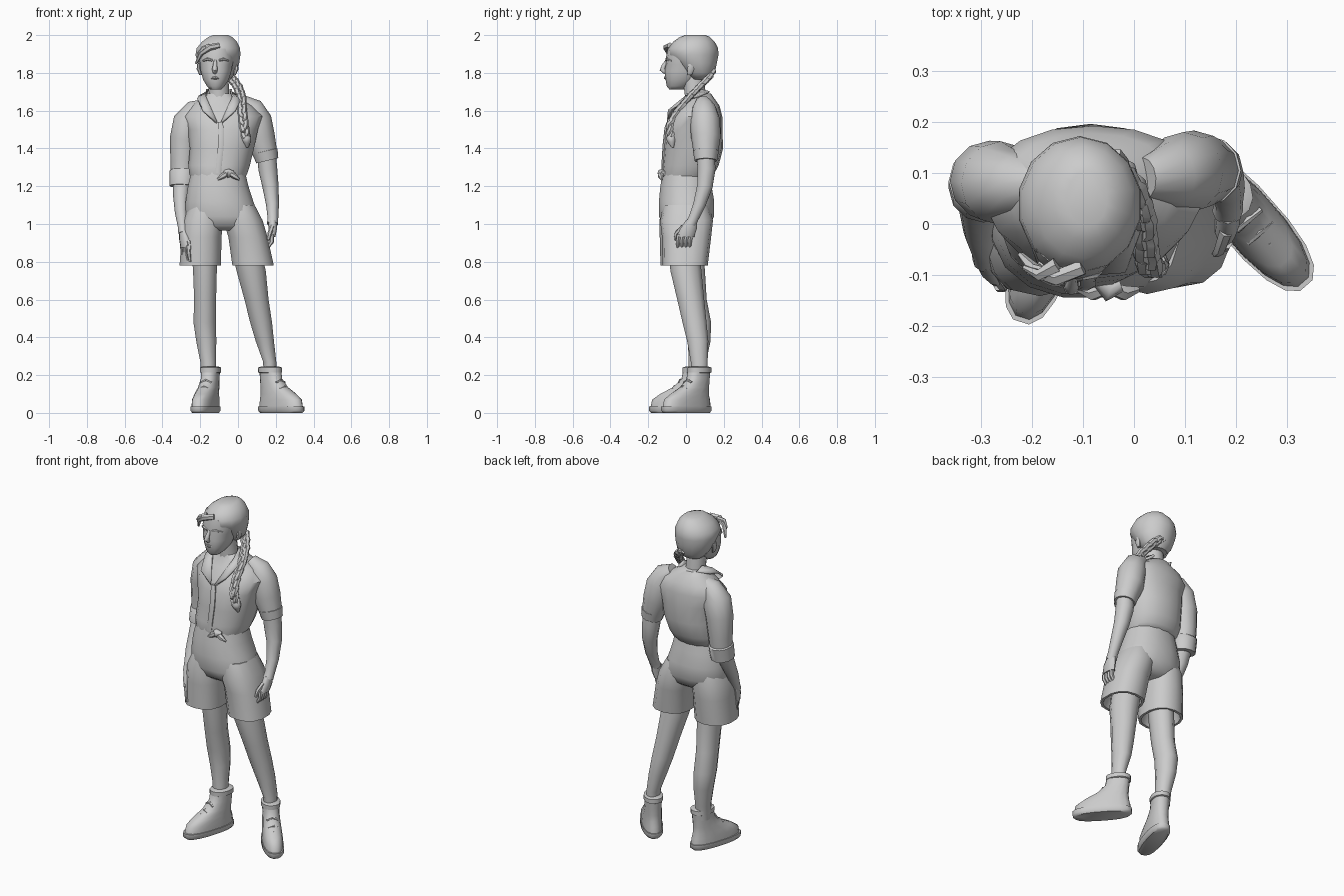
import bpy, bmesh, math
from mathutils import Vector as V


def skin(name, loops):
    """Join equal-length point loops into a capped surface."""
    bm = bmesh.new()
    rows = [[bm.verts.new(p) for p in loop] for loop in loops]
    n = len(rows[0])
    for a, b in zip(rows, rows[1:]):
        for i in range(n):
            j = (i + 1) % n
            bm.faces.new((a[i], a[j], b[j], b[i]))
    bm.faces.new(rows[0][::-1])
    bm.faces.new(rows[-1])
    return finish(name, bm)


def finish(name, bm):
    bmesh.ops.recalc_face_normals(bm, faces=bm.faces)
    me = bpy.data.meshes.new(name)
    bm.to_mesh(me)
    bm.free()
    ob = bpy.data.objects.new(name, me)
    bpy.context.collection.objects.link(ob)
    return ob


def loft(name, rings, n=14, power=1.0, rot=0.0):
    """Stack horizontal ovals: (x, y, z, half width, half depth)."""
    loops = []
    c, s = math.cos(rot), math.sin(rot)
    for x, y, z, rx, ry in rings:
        loop = []
        for i in range(n):
            t = 2 * math.pi * (i + 0.5) / n
            u = rx * math.copysign(abs(math.cos(t)) ** power, math.cos(t))
            v = ry * math.copysign(abs(math.sin(t)) ** power, math.sin(t))
            loop.append((x + u * c - v * s, y + u * s + v * c, z))
        loops.append(loop)
    return skin(name, loops)


def tube(name, pts, n=8):
    """Round tube through (x, y, z, radius) points."""
    loops = []
    for k, p in enumerate(pts):
        d = (V(pts[min(k + 1, len(pts) - 1)][:3]) - V(pts[max(k - 1, 0)][:3])).normalized()
        ref = V((0, 1, 0)) if abs(d.y) < 0.95 else V((1, 0, 0))
        a = d.cross(ref).normalized()
        b = a.cross(d)
        loops.append([V(p[:3]) + p[3] * (a * math.cos(t) + b * math.sin(t))
                      for t in (2 * math.pi * i / n for i in range(n))])
    return skin(name, loops)


def panel(name, pts, thick=0.012):
    """Thin flat cloth piece fanned from its first point."""
    bm = bmesh.new()
    vs = [bm.verts.new(p) for p in pts]
    for i in range(1, len(vs) - 1):
        bm.faces.new((vs[0], vs[i], vs[i + 1]))
    ob = finish(name, bm)
    m = ob.modifiers.new("thickness", 'SOLIDIFY')
    m.thickness, m.offset = thick, 0
    return ob


# Shirt body
loft("shirt_body", [
    (-.105, .00, 1.24, .142, .122), (-.105, .01, 1.265, .155, .138),
    (-.10, .025, 1.31, .165, .148), (-.085, .04, 1.40, .172, .156),
    (-.08, .043, 1.50, .188, .150), (-.08, .058, 1.57, .212, .134),
    (-.085, .07, 1.625, .165, .108), (-.095, .07, 1.665, .10, .08),
    (-.10, .065, 1.69, .07, .068)], 18, 0.9)

# Sleeves with turned-up cuffs
tube("right_sleeve", [(-.16, .08, 1.625, .04), (-.225, .08, 1.60, .06), (-.262, .08, 1.54, .082),
                      (-.283, .085, 1.45, .078), (-.29, .085, 1.33, .068), (-.292, .08, 1.26, .064)], 12)
tube("right_cuff", [(-.292, .085, 1.29, .060), (-.292, .083, 1.28, .071), (-.295, .07, 1.20, .068),
                    (-.295, .07, 1.20, .05)], 12)
tube("left_sleeve", [(.02, .09, 1.645, .04), (.07, .095, 1.61, .065), (.098, .10, 1.55, .08),
                     (.118, .105, 1.46, .078), (.145, .105, 1.37, .064)], 12)
tube("left_cuff", [(.142, .105, 1.39, .058), (.143, .105, 1.385, .068), (.155, .105, 1.335, .06),
                   (.155, .105, 1.335, .045)], 12)

# Forearms
tube("right_forearm", [(-.295, .075, 1.25, .05), (-.302, .035, 1.15, .042), (-.30, -.015, 1.06, .034),
                       (-.292, -.055, .985, .026), (-.29, -.07, .95, .026)], 10)
tube("left_forearm", [(.15, .105, 1.38, .05), (.158, .108, 1.29, .05), (.172, .10, 1.20, .043),
                      (.183, .07, 1.10, .034), (.185, .04, 1.03, .028), (.183, .025, 1.0, .03)], 10)

# Hands: palm, four fingers and thumb
loft("right_palm", [(-.29, -.065, .965, .022, .028), (-.284, -.082, .92, .022, .042),
                    (-.28, -.088, .875, .018, .040)], 10, rot=.5)
loft("left_palm", [(.184, .03, 1.02, .022, .03), (.184, .012, .975, .024, .045),
                   (.178, -.003, .93, .02, .046)], 10)
for i in range(4):
    o = i * .021 - .032
    x, y = -.28 - o * .5, -.088 + o
    tube("right_finger", [(x, y, .885, .012), (x + .004, y - .004, .84, .011), (x + .01, y - .006, .80, .007)], 6)
    y = -.005 + o
    tube("left_finger", [(.18, y, .945, .013), (.178, y - .006, .905, .012), (.16, y - .006, .878, .008)], 6)
tube("right_thumb", [(-.275, -.09, .94, .013), (-.258, -.118, .90, .012), (-.255, -.125, .865, .007)], 6)
tube("left_thumb", [(.18, -.015, .985, .014), (.168, -.05, .95, .012), (.16, -.058, .915, .008)], 6)

# Shorts: seat and two flared legs with hollow hems
loft("shorts_seat", [(-.105, 0, 1.275, .145, .125), (-.105, .0, 1.20, .163, .138), (-.098, .003, 1.12, .182, .149),
                     (-.085, .003, 1.04, .198, .148), (-.075, .0, .99, .19, .125), (-.075, 0, .965, .12, .09)], 16, .9)
loft("shorts_right_leg", [(-.17, .0, 1.10, .09, .12), (-.185, -.003, 1.02, .108, .138), (-.193, -.005, .93, .108, .134),
                          (-.20, -.01, .78, .112, .125), (-.20, -.01, .78, .098, .11), (-.19, 0, .87, .08, .09)], 14, .85)
loft("shorts_left_leg", [(.00, .0, 1.10, .09, .12), (.026, .003, 1.02, .106, .14), (.053, .003, .93, .106, .13),
                         (.08, -.005, .78, .112, .12), (.08, -.005, .78, .098, .105), (.06, 0, .87, .08, .09)], 14, .85)

# Bare legs
loft("right_leg", [(-.178, .015, .86, .07, .08), (-.175, .025, .75, .065, .078), (-.174, .04, .60, .060, .072),
                   (-.176, .065, .48, .062, .070), (-.168, .07, .38, .055, .062), (-.158, .06, .27, .043, .048),
                   (-.155, .055, .18, .04, .045)], 12)
loft("left_leg", [(.045, -.012, .86, .08, .085), (.07, .00, .75, .08, .085), (.098, .025, .60, .066, .074),
                  (.122, .045, .48, .06, .066), (.142, .062, .38, .05, .058), (.168, .07, .27, .036, .046),
                  (.17, .07, .18, .036, .044)], 12)


# Ankle boots with sole, collar and laces
def boot(side, ax, ay, dx, dy):
    rot = math.atan2(dy, dx)

    def rings(rows):
        return [(ax + dx * f, ay + dy * f, z, hl, hw) for f, z, hl, hw in rows]
    loft(side + "_sole", rings([(.09, .0, .155, .05), (.09, .012, .166, .06), (.09, .035, .166, .06)]), 16, .8, rot)
    loft(side + "_boot", rings([(.088, .03, .16, .056), (.086, .07, .152, .055), (.068, .10, .126, .052),
                                (.034, .135, .09, .049), (.008, .18, .067, .046), (0, .235, .064, .047),
                                (0, .235, .05, .036), (0, .2, .04, .03)]), 16, .85, rot)
    loft(side + "_boot_collar", rings([(0, .21, .06, .044), (0, .215, .07, .053), (0, .24, .07, .053),
                                       (0, .245, .055, .04)]), 14, .9, rot)
    for f, z in ((.145, .118), (.115, .14), (.082, .175)):
        tube(side + "_lace", [(ax + dx * f - dy * s, ay + dy * f + dx * s, z - abs(s) * .5, .007)
                              for s in (-.03, 0, .03)], 6)


boot("right", -.145, .05, -.30, -.954)
boot("left", .17, .07, .66, -.751)

# Neck, face and hair cap
loft("neck", [(-.10, .05, 1.60, .065, .06), (-.10, .05, 1.68, .056, .058), (-.105, .035, 1.80, .055, .058)], 12)
loft("face", [(-.118, -.05, 1.712, .030, .038), (-.118, -.04, 1.73, .048, .062), (-.117, -.018, 1.765, .070, .09),
              (-.116, -.008, 1.81, .083, .106), (-.115, 0, 1.845, .088, .106), (-.113, 0, 1.875, .094, .108),
              (-.11, .005, 1.93, .09, .10)], 14, .92)
loft("hair_cap", [(-.10, .075, 1.765, .06, .05), (-.10, .07, 1.80, .092, .083), (-.103, .055, 1.85, .112, .108),
                  (-.106, .038, 1.895, .122, .134), (-.104, .038, 1.93, .118, .132), (-.098, .042, 1.965, .095, .11),
                  (-.094, .047, 1.99, .065, .08), (-.092, .05, 2.0, .04, .055)], 14)
tube("nose", [(-.12, -.102, 1.865, .008), (-.122, -.118, 1.835, .012), (-.123, -.125, 1.818, .015),
              (-.122, -.108, 1.803, .012)], 8)
tube("lips", [(-.142, -.098, 1.772, .005), (-.12, -.108, 1.774, .010), (-.098, -.098, 1.772, .005)], 6)
for s, side in ((-1, "right"), (1, "left")):
    x = -.118
    tube(side + "_brow", [(x + s * .018, -.105, 1.866, .006), (x + s * .042, -.099, 1.873, .008),
                          (x + s * .068, -.075, 1.864, .005)], 6)
    loft(side + "_ear", [(-.108 + s * .09, .02, 1.79, .008, .012), (-.108 + s * .1, .025, 1.82, .012, .02),
                         (-.108 + s * .1, .03, 1.85, .008, .018)], 8)
    # Shirt collar flaps
    m = lambda a, b, c: (-.10 + s * a, b, c)
    panel(side + "_collar", [m(.07, .0, 1.675), m(.012, -.098, 1.535), m(.085, -.092, 1.60),
                             m(.115, .0, 1.66), m(.105, .06, 1.675), m(.06, .125, 1.70), m(.062, .07, 1.715)])

# Loose fringe locks
tube("fringe_lock", [(-.10, -.085, 1.945, .016), (-.15, -.105, 1.935, .017), (-.195, -.09, 1.905, .014),
                     (-.222, -.06, 1.85, .006)], 6)
tube("forehead_tuft", [(-.15, -.08, 1.94, .016), (-.185, -.10, 1.93, .012), (-.215, -.085, 1.90, .005)], 6)

# Braid: three woven strands from the nape over the left shoulder
path = [V(p) for p in ((-.08, .14, 1.81), (-.035, .12, 1.775), (.0, .07, 1.725), (.018, .02, 1.675),
                       (.022, -.045, 1.60), (.03, -.085, 1.53), (.042, -.08, 1.46))]
for k in range(3):
    pts = []
    for i in range(31):
        u = i / 30 * (len(path) - 1)
        j = min(int(u), len(path) - 2)
        p = path[j].lerp(path[j + 1], u - j)
        t = i * .75 + k * 2 * math.pi / 3
        pts.append((p.x + .012 * math.sin(t), p.y + .010 * math.sin(2 * t), p.z + .006 * math.sin(2 * t), .0155))
    tube("braid_strand", pts, 6)
tube("braid_end", [(.04, -.082, 1.475, .014), (.044, -.08, 1.455, .026), (.047, -.075, 1.435, .022), (.05, -.07, 1.405, .006)], 8)

# Button placket and waist knot
loft("placket", [(-.105, -.118, 1.27, .016, .012), (-.10, -.122, 1.32, .016, .008), (-.09, -.116, 1.42, .016, .008),
                 (-.09, -.106, 1.51, .016, .008), (-.095, -.095, 1.54, .012, .008)], 8, .5)
tube("waist_knot", [(-.07, -.11, 1.275, .014), (-.05, -.128, 1.268, .024), (-.025, -.12, 1.268, .014)], 8)
for s in (-1, 1):
    tube("knot_tail", [(-.05, -.125, 1.27, .012), (-.05 + s * .03, -.135, 1.255, .016), (-.05 + s * .058, -.128, 1.235, .006)], 6)

# Smooth shading with sharp hems
bpy.ops.object.select_all(action='SELECT')
bpy.context.view_layer.objects.active = bpy.context.selected_objects[0]
bpy.ops.object.shade_smooth_by_angle(angle=math.radians(50))
